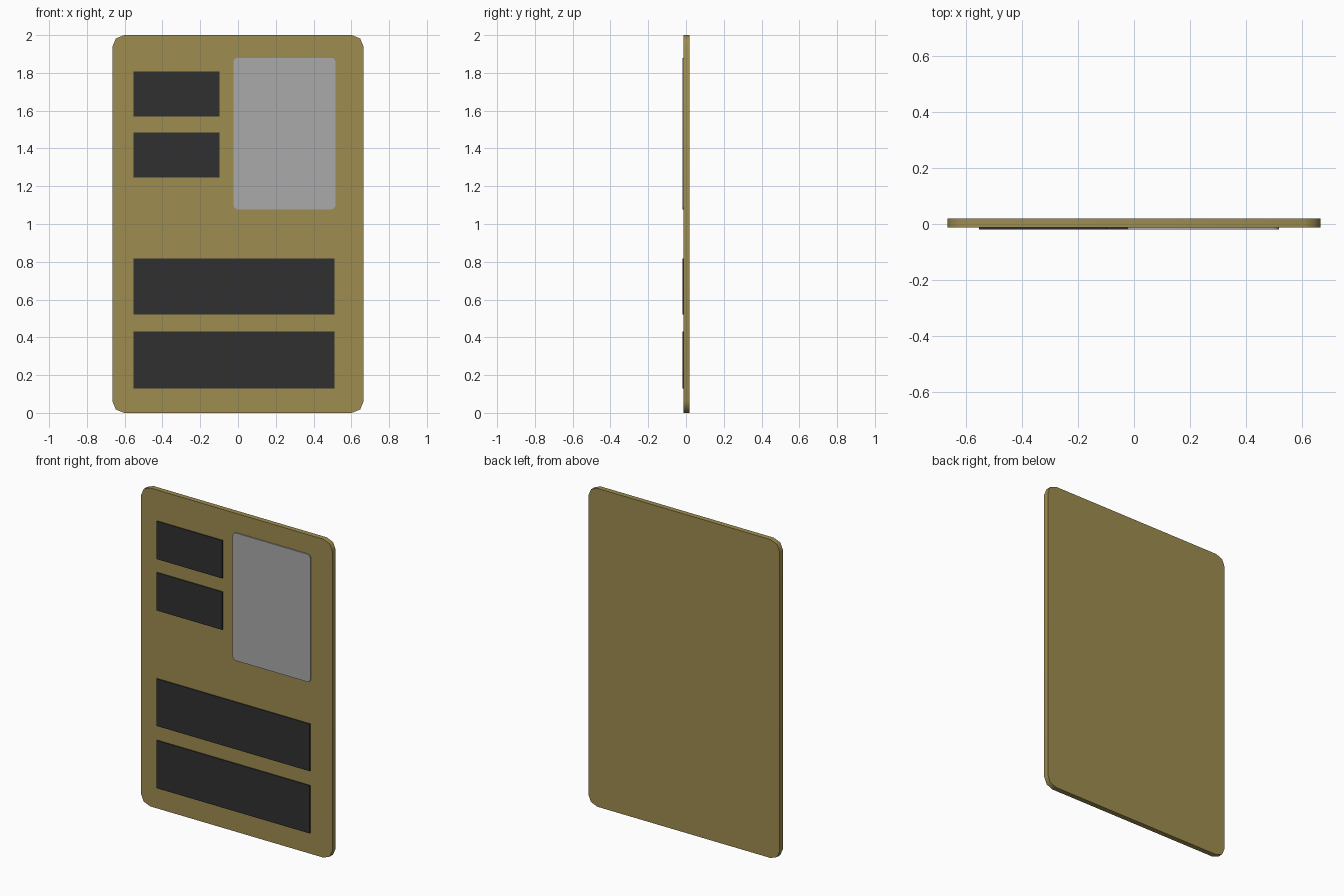
import bpy, bmesh, math

if "Cube" in bpy.data.objects:
    bpy.data.objects.remove(bpy.data.objects["Cube"])


def material(name, rgb):
    m = bpy.data.materials.new(name)
    m.diffuse_color = (*rgb, 1.0)
    m.use_nodes = True
    m.node_tree.nodes["Principled BSDF"].inputs["Base Color"].default_value = m.diffuse_color
    return m


GOLD = material("gold", (0.342, 0.266, 0.080))
SILVER = material("silver grey", (0.40, 0.40, 0.40))
DARK = material("dark grey", (0.030, 0.030, 0.030))


def plate(name, x0, x1, z0, z1, y0, y1, mat, radius=0.0, segments=2):
    """Upright slab with optionally rounded corners."""
    outline = []
    corners = [(x1, z1, 0), (x0, z1, 90), (x0, z0, 180), (x1, z0, 270)]
    for cx, cz, start in corners:
        if radius == 0:
            outline.append((cx, cz))
            continue
        ox = cx - radius if cx == x1 else cx + radius
        oz = cz - radius if cz == z1 else cz + radius
        for i in range(segments + 1):
            a = math.radians(start + 90 * i / segments)
            outline.append((ox + radius * math.cos(a), oz + radius * math.sin(a)))
    bm = bmesh.new()
    front = bm.faces.new([bm.verts.new((x, y0, z)) for x, z in outline])
    ext = bmesh.ops.extrude_face_region(bm, geom=[front], use_keep_orig=True)
    verts = [g for g in ext["geom"] if isinstance(g, bmesh.types.BMVert)]
    bmesh.ops.translate(bm, verts=verts, vec=(0, y1 - y0, 0))
    bmesh.ops.recalc_face_normals(bm, faces=bm.faces)
    mesh = bpy.data.meshes.new(name)
    bm.to_mesh(mesh)
    bm.free()
    mesh.materials.append(mat)
    ob = bpy.data.objects.new(name, mesh)
    bpy.context.collection.objects.link(ob)
    if radius:
        bpy.ops.object.select_all(action='DESELECT')
        ob.select_set(True)
        bpy.context.view_layer.objects.active = ob
        bpy.ops.object.shade_smooth_by_angle(angle=math.radians(50))
    return ob


FRONT, BACK, FACE = -0.0125, 0.0195, -0.0195

# card body
plate("card_body", -0.665, 0.665, 0.0, 2.0, FRONT, BACK, GOLD, 0.062, 2)

# photo panel
plate("photo_panel", -0.024, 0.516, 1.078, 1.88, FACE, FRONT + 0.001, SILVER, 0.02, 2)

# dark text blocks: two short ones beside the photo, two wide ones below
for i, (z0, z1) in enumerate([(1.569, 1.807), (1.246, 1.484)]):
    plate(f"short_block_{i + 1}", -0.552, -0.097, z0, z1, FACE, FRONT + 0.001, DARK)
for i, (z0, z1) in enumerate([(0.521, 0.817), (0.130, 0.430)]):
    plate(f"wide_block_{i + 1}", -0.552, 0.512, z0, z1, FACE, FRONT + 0.001, DARK)
